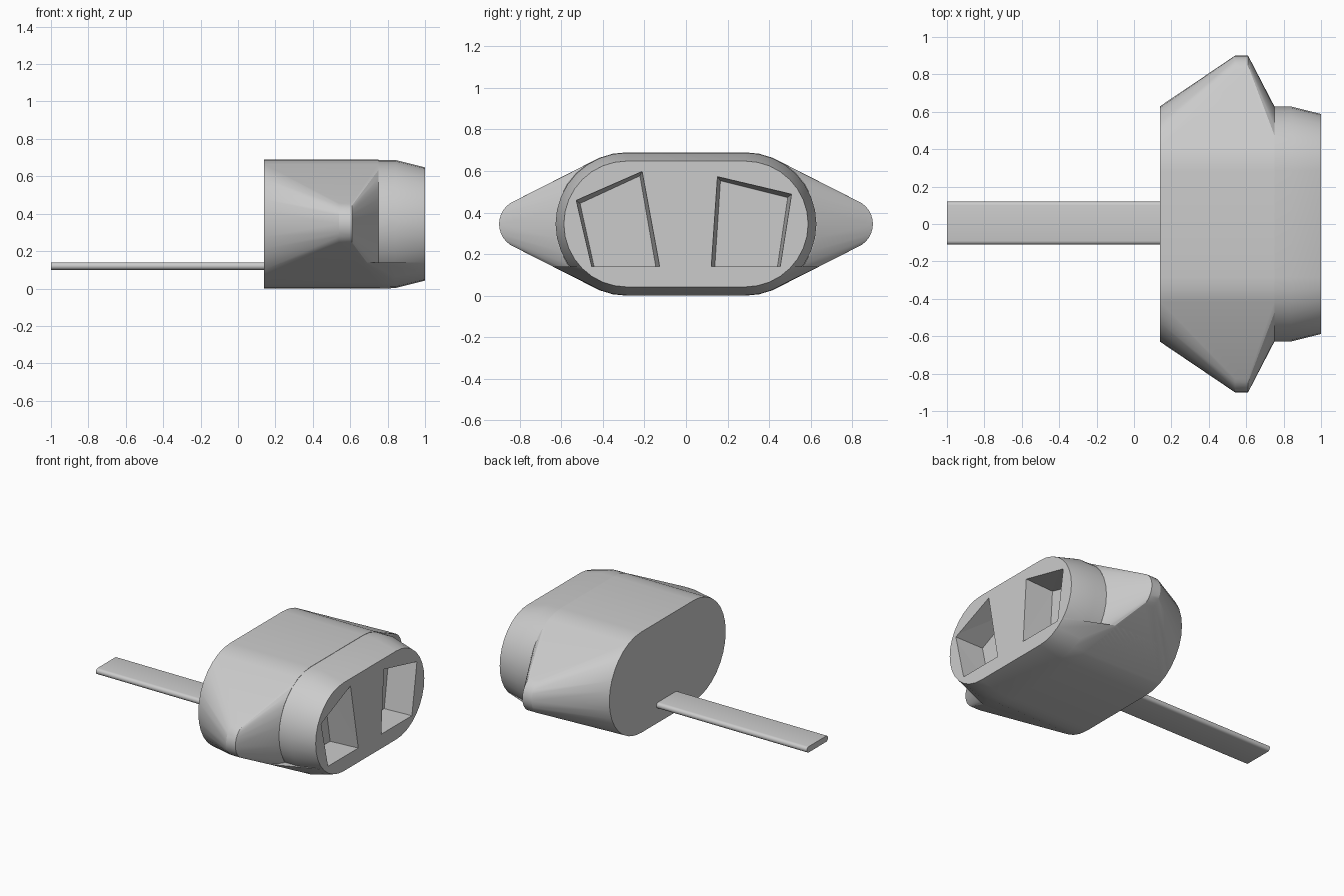
import bpy, bmesh
from math import pi, sin, cos
from mathutils import Vector

cube = bpy.data.objects.get("Cube")
if cube:
    bpy.data.objects.remove(cube)

grey = bpy.data.materials.new("light_grey")
grey.use_nodes = True
colour = (0.6, 0.6, 0.6, 1)
grey.diffuse_color = colour
grey.node_tree.nodes["Principled BSDF"].inputs["Base Color"].default_value = colour

MID = 0.345     # height of the hull axis
SPLIT = 0.14    # top of the lower slab


def capsule(x, centre, radius, steps=16):
    """Rounded outline in the YZ plane, made of two half circles."""
    pts = []
    for side in (1, -1):
        for i in range(steps + 1):
            a = -pi / 2 + pi * i / steps
            pts.append(Vector((x, side * (centre + radius * cos(a)),
                               MID + side * radius * sin(a))))
    return pts


def hull(points):
    bm = bmesh.new()
    for p in points:
        bm.verts.new(p)
    res = bmesh.ops.convex_hull(bm, input=bm.verts[:])
    junk = {g for g in res["geom_interior"] + res["geom_unused"]
            if isinstance(g, bmesh.types.BMVert)}
    bmesh.ops.delete(bm, geom=list(junk), context="VERTS")
    bmesh.ops.dissolve_limit(bm, angle_limit=0.002, verts=bm.verts[:], edges=bm.edges[:])
    bmesh.ops.recalc_face_normals(bm, faces=bm.faces[:])
    return bm


def below_split(points):
    """Points of a hull kept under the split height."""
    bm = hull(points)
    bmesh.ops.bisect_plane(bm, geom=bm.verts[:] + bm.edges[:] + bm.faces[:],
                           plane_co=(0, 0, SPLIT), plane_no=(0, 0, 1), clear_outer=True)
    kept = [v.co.copy() for v in bm.verts]
    bm.free()
    return kept


def add_object(name, bm, smooth=True):
    mesh = bpy.data.meshes.new(name)
    bm.to_mesh(mesh)
    bm.free()
    mesh.materials.append(grey)
    obj = bpy.data.objects.new(name, mesh)
    bpy.context.collection.objects.link(obj)
    if smooth:
        bpy.ops.object.select_all(action="DESELECT")
        obj.select_set(True)
        bpy.context.view_layer.objects.active = obj
        bpy.ops.object.shade_smooth_by_angle(angle=0.4)
    return obj


# Main body with its tapered rim, and the pointed side flares
body_pts = (capsule(0.14, 0.285, 0.343) + capsule(0.84, 0.285, 0.343)
            + capsule(1.0, 0.285, 0.303))
flare_pts = (capsule(0.14, 0.285, 0.345) + capsule(0.75, 0.285, 0.345)
             + capsule(0.54, 0.78, 0.12) + capsule(0.61, 0.78, 0.12))
body = add_object("main_body", hull(body_pts))
flares = add_object("side_flares", hull(flare_pts))

# Lower slab that blends the flares into the rim
add_object("lower_slab", hull(below_split(body_pts) + below_split(flare_pts)))

# Two uneven tapered pockets in the rim face
pockets = {
    "near_pocket": [(-0.53, 0.46), (-0.21, 0.6), (-0.125, SPLIT), (-0.455, SPLIT)],
    "far_pocket": [(0.15, 0.575), (0.51, 0.49), (0.455, SPLIT), (0.12, SPLIT)],
}
for name, outline in pockets.items():
    cy = sum(p[0] for p in outline) / len(outline)
    pts = []
    for x, scale in ((1.02, 1.0), (0.8, 0.9)):
        pts += [Vector((x, cy + (y - cy) * scale, SPLIT + (z - SPLIT) * (1 + scale) / 2))
                for y, z in outline]
    cutter = add_object(name + "_cutter", hull(pts), smooth=False)
    for target in (body, flares):
        mod = target.modifiers.new(name, "BOOLEAN")
        mod.operation = "DIFFERENCE"
        mod.object = cutter
        mod.solver = "EXACT"
    cutter.hide_render = True
    cutter.hide_viewport = True

# Flat handle blade with rounded long edges
handle_pts = []
for x in (-1.0, 0.2):
    for side in (1, -1):
        for i in range(9):
            a = -pi / 2 + pi * i / 8
            handle_pts.append(Vector((x, 0.005 + side * (0.095 + 0.02 * cos(a)),
                                      0.12 + 0.02 * sin(a))))
add_object("handle_blade", hull(handle_pts))
